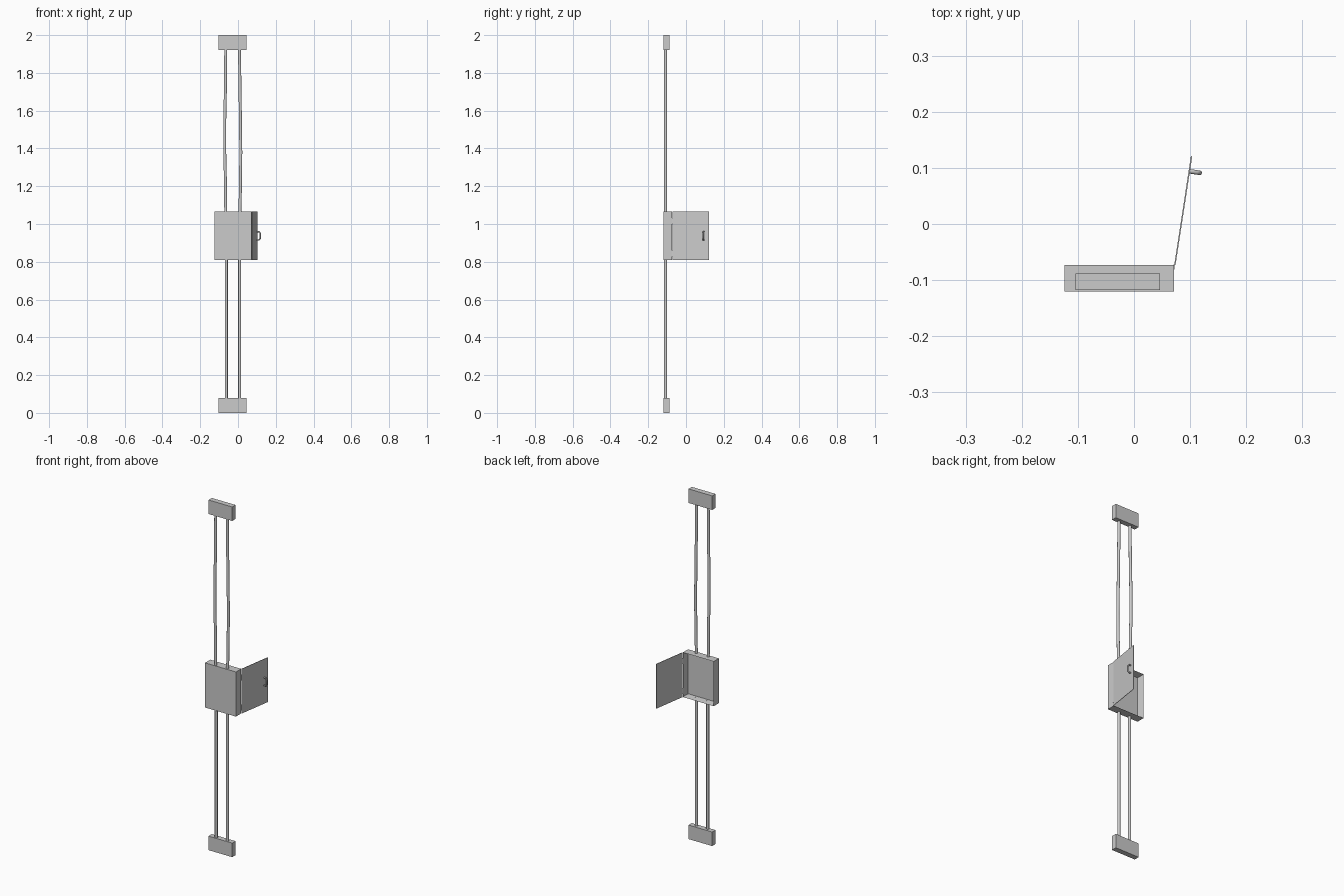
import bpy, bmesh, math
from mathutils import Matrix, Vector

if "Cube" in bpy.data.objects:
    bpy.data.objects.remove(bpy.data.objects["Cube"])


def finish(name, bm, matrix=None):
    me = bpy.data.meshes.new(name)
    bmesh.ops.recalc_face_normals(bm, faces=bm.faces)
    bm.to_mesh(me)
    bm.free()
    ob = bpy.data.objects.new(name, me)
    bpy.context.collection.objects.link(ob)
    if matrix is not None:
        ob.matrix_world = matrix
    return ob


def box_bm(lo, hi):
    lo, hi = Vector(lo), Vector(hi)
    bm = bmesh.new()
    bmesh.ops.create_cube(bm, size=1, matrix=Matrix.Translation((lo + hi) / 2)
                          @ Matrix.Diagonal((*(hi - lo), 1)))
    return bm


def box(name, lo, hi, matrix=None):
    return finish(name, box_bm(lo, hi), matrix)


def tube(name, points, radius, matrix=None):
    cu = bpy.data.curves.new(name, 'CURVE')
    cu.dimensions = '3D'
    cu.bevel_depth = radius
    cu.bevel_resolution = 3
    cu.use_fill_caps = True
    sp = cu.splines.new('POLY')
    sp.points.add(len(points) - 1)
    for p, co in zip(sp.points, points):
        p.co = (*co, 1)
    ob = bpy.data.objects.new(name, cu)
    bpy.context.collection.objects.link(ob)
    if matrix is not None:
        ob.matrix_world = matrix
    bpy.ops.object.select_all(action='DESELECT')
    ob.select_set(True)
    bpy.context.view_layer.objects.active = ob
    bpy.ops.object.convert(target='MESH')
    bpy.ops.object.shade_smooth_by_angle(angle=math.radians(50))
    return bpy.context.object


Z0, Z1 = 0.81, 1.065          # cabinet height range
ROD_Y = -0.108

# End blocks holding the rods
box("bottom_block", (-0.104, -0.118, 0), (0.046, -0.088, 0.08))
box("top_block", (-0.104, -0.118, 1.92), (0.046, -0.088, 2.0))

# Cabinet shell, open at the back: inset the rear face and push it in
bm = box_bm((-0.124, -0.12, Z0), (0.071, -0.073, Z1))
bm.normal_update()
rear = max(bm.faces, key=lambda f: f.normal.y)
bmesh.ops.inset_region(bm, faces=[rear], thickness=0.007)
bmesh.ops.translate(bm, verts=rear.verts, vec=(0, -0.04, 0))
finish("cabinet", bm)

# Straight lower rods, slightly bent upper rods
for side, x in (("left", -0.062), ("right", 0.009)):
    tube(f"lower_rod_{side}", [(x, ROD_Y, 0.075), (x, ROD_Y, Z0 + 0.004)], 0.008)
upper = {
    "left": [(-0.065, 1.925), (-0.066, 1.75), (-0.070, 1.55),
             (-0.070, 1.38), (-0.066, 1.2), (-0.065, Z1 - 0.004)],
    "right": [(0.008, 1.925), (0.010, 1.75), (0.013, 1.55),
              (0.015, 1.38), (0.013, 1.2), (0.010, Z1 - 0.004)],
}
for side, pts in upper.items():
    tube(f"upper_rod_{side}", [(x, ROD_Y, z) for x, z in pts], 0.008)

# Open door, local x runs along the door and local -y points outward
door_m = (Matrix.Translation((0.073, -0.072, 0))
          @ Matrix.Rotation(math.atan2(0.192, 0.0295), 4, 'Z'))
box("door", (0, -0.0012, Z0), (0.195, 0.0012, Z1), door_m)

# Handle loop with chamfered corners
zc = 0.9375
loop = [(0, -0.022), (-0.013, -0.022), (-0.019, -0.014),
        (-0.019, 0.014), (-0.013, 0.022), (0, 0.022)]
tube("handle", [(0.168, y, zc + z) for y, z in loop], 0.004, door_m)

# Hinges: thin leaf on the cabinet side plus a slim pin
for name, z in (("lower", 0.845), ("upper", 1.015)):
    box(f"{name}_hinge_leaf", (0.0705, -0.081, z - 0.016), (0.0718, -0.072, z + 0.016))
    tube(f"{name}_hinge_pin", [(0.0722, -0.0725, z - 0.016),
                               (0.0722, -0.0725, z + 0.016)], 0.0016)
